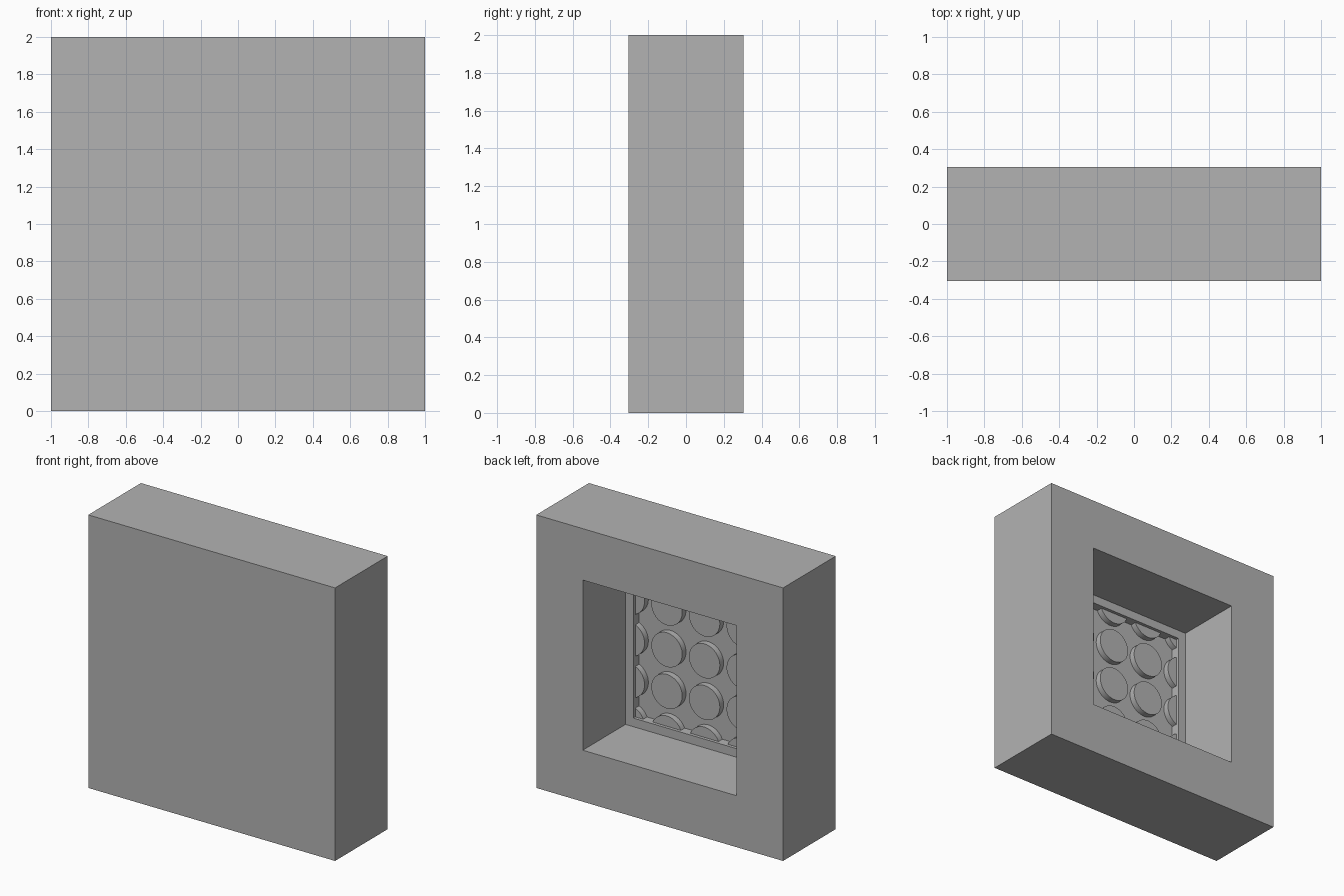
import bpy
import bmesh
from math import radians
from mathutils import Matrix, Vector

if "Cube" in bpy.data.objects:
    bpy.data.objects.remove(bpy.data.objects["Cube"], do_unlink=True)

DEPTH = 0.305          # half thickness of the block
OPENING = 0.623        # half width of the back opening
RECESS = 0.56          # half width of the inner recess
LEDGE_Y = -0.19
FLOOR_Y = -0.257
STUD_Y = -0.213
STUD_RADIUS = 0.125
PITCH = 0.305

grey = bpy.data.materials.new("plain grey")
grey.use_nodes = True
colour = (0.45, 0.45, 0.45, 1)
grey.diffuse_color = colour
grey.node_tree.nodes["Principled BSDF"].inputs["Base Color"].default_value = colour


def finish(bm, name):
    bmesh.ops.recalc_face_normals(bm, faces=bm.faces)
    mesh = bpy.data.meshes.new(name)
    bm.to_mesh(mesh)
    bm.free()
    mesh.materials.append(grey)
    obj = bpy.data.objects.new(name, mesh)
    bpy.context.collection.objects.link(obj)
    return obj


# Block: square rings running from the front, around the back and into the recess
bm = bmesh.new()
rings = []
for half, y in ((1, -DEPTH), (1, DEPTH), (OPENING, DEPTH),
                (OPENING, LEDGE_Y), (RECESS, LEDGE_Y), (RECESS, FLOOR_Y)):
    rings.append([bm.verts.new((sx * half, y, 1 + sz * half))
                  for sx, sz in ((-1, -1), (1, -1), (1, 1), (-1, 1))])
for a, b in zip(rings, rings[1:]):
    for i in range(4):
        j = (i + 1) % 4
        bm.faces.new((a[i], a[j], b[j], b[i]))
bm.faces.new(rings[0])
bm.faces.new(rings[-1])
finish(bm, "hollow_block")

# Studs: a grid of discs on the recess floor, trimmed at the recess walls
bm = bmesh.new()
bottom = FLOOR_Y - 0.01
turn = Matrix.Rotation(radians(90), 4, 'X')
for col in range(-2, 3):
    for row in range(-2, 3):
        centre = Vector((col * PITCH, (bottom + STUD_Y) / 2, 1 + row * PITCH))
        bmesh.ops.create_cone(bm, cap_ends=True, segments=48,
                              radius1=STUD_RADIUS, radius2=STUD_RADIUS,
                              depth=STUD_Y - bottom,
                              matrix=Matrix.Translation(centre) @ turn)
bmesh.ops.recalc_face_normals(bm, faces=bm.faces)
for side in ((1, 0, 0), (-1, 0, 0), (0, 0, 1), (0, 0, -1)):
    normal = Vector(side)
    bmesh.ops.bisect_plane(bm, geom=bm.verts[:] + bm.edges[:] + bm.faces[:],
                           plane_co=Vector((0, 0, 1)) + normal * RECESS,
                           plane_no=normal, clear_outer=True)
studs = finish(bm, "recess_studs")
bpy.ops.object.select_all(action='DESELECT')
studs.select_set(True)
bpy.context.view_layer.objects.active = studs
bpy.ops.object.shade_smooth_by_angle(angle=radians(30))
